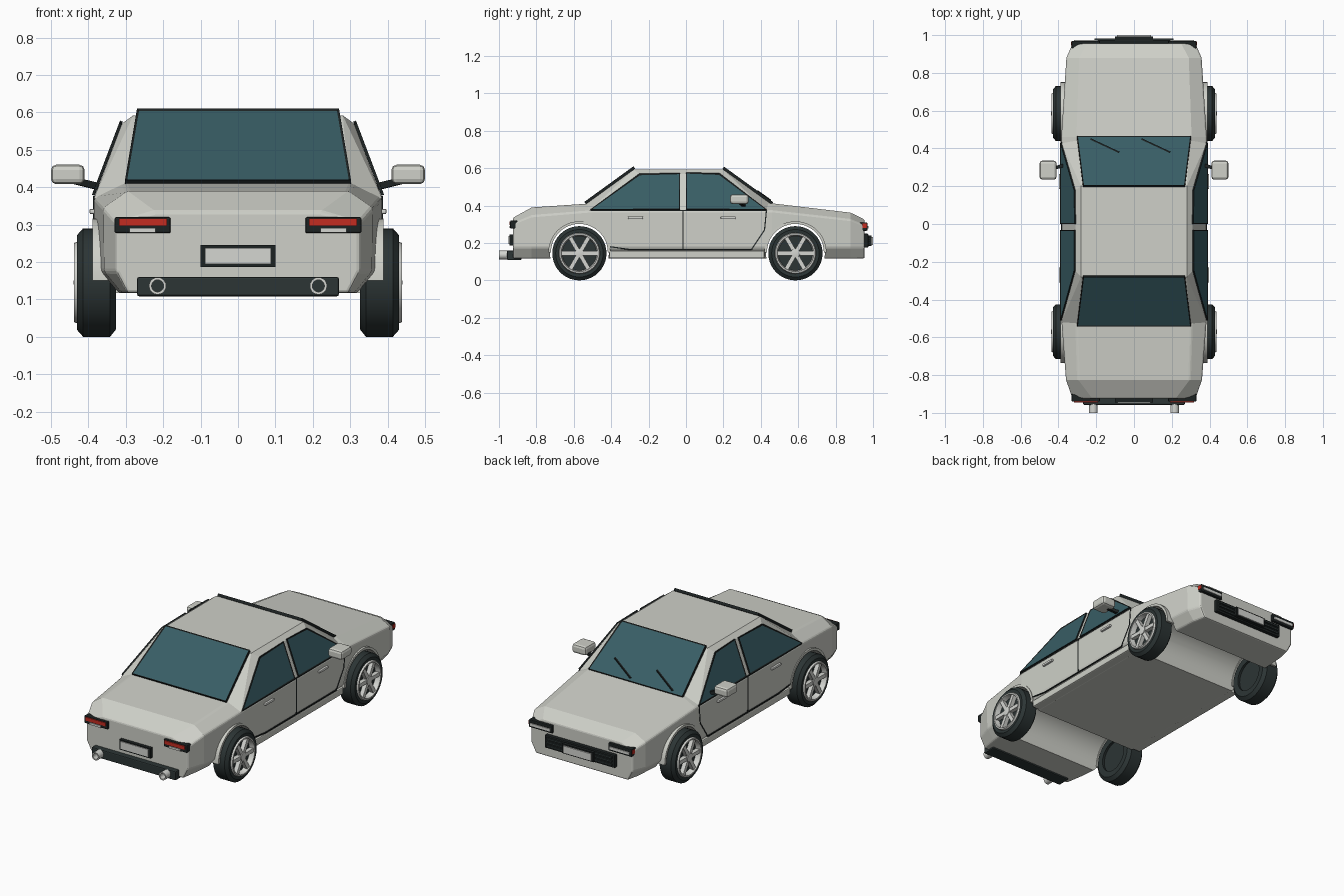
import bpy, bmesh
from math import cos, sin, pi
from mathutils import Vector, Matrix

if "Cube" in bpy.data.objects:
    bpy.data.objects.remove(bpy.data.objects["Cube"])


def material(name, r, g, b):
    m = bpy.data.materials.new(name)
    m.use_nodes = True
    m.diffuse_color = (r, g, b, 1)
    m.node_tree.nodes["Principled BSDF"].inputs["Base Color"].default_value = (r, g, b, 1)
    return m


PAINT = material("pale grey paint", .62, .63, .58)
GLASS = material("teal glass", .04, .11, .13)
TRIM = material("black trim", .012, .016, .016)
RUBBER = material("dark rubber", .025, .035, .035)
METAL = material("light metal", .66, .67, .64)
RED = material("red lamp", .55, .025, .015)


def finish(name, bm, *mats, smooth=False):
    bmesh.ops.recalc_face_normals(bm, faces=bm.faces)
    me = bpy.data.meshes.new(name)
    bm.to_mesh(me)
    bm.free()
    for m in mats:
        me.materials.append(m)
    ob = bpy.data.objects.new(name, me)
    bpy.context.collection.objects.link(ob)
    bpy.ops.object.select_all(action='DESELECT')
    ob.select_set(True)
    bpy.context.view_layer.objects.active = ob
    if smooth:
        bpy.ops.object.shade_smooth_by_angle(angle=.6)
    return ob


def box(name, x, y, z, mat, bevel=0, turn=None):
    """Box from three (low, high) ranges."""
    bm = bmesh.new()
    size = [abs(b - a) for a, b in (x, y, z)]
    mid = Vector([(a + b) / 2 for a, b in (x, y, z)])
    bmesh.ops.create_cube(bm, size=1, matrix=Matrix.Translation(mid) @ Matrix.Diagonal((*size, 1)))
    if bevel:
        bmesh.ops.bevel(bm, geom=bm.edges[:], offset=bevel, segments=2, affect='EDGES', profile=.5)
    if turn:
        bm.transform(turn)
    return finish(name, bm, mat)


def lathe(name, profile, axis, at, mat, steps=40, closed=True, arc=2 * pi):
    """Spin (offset, radius) points about an axis, 'X' or 'Y'."""
    bm = bmesh.new()
    full = arc > 6
    rings = []
    for i in range(steps if full else steps + 1):
        a = arc * i / steps
        rings.append([bm.verts.new((d, r * cos(a), r * sin(a))) for d, r in profile])
    n = len(profile)
    for i in range(steps):
        p, q = rings[i], rings[(i + 1) % len(rings)]
        for j in range(n if closed else n - 1):
            k = (j + 1) % n
            bm.faces.new((p[j], p[k], q[k], q[j]))
    if not full:
        bm.faces.new(rings[0])
        bm.faces.new(rings[-1])
    bmesh.ops.remove_doubles(bm, verts=bm.verts, dist=1e-5)
    bm.transform(Matrix.Translation(at) @ Matrix.Rotation(pi / 2 if axis == 'Y' else 0, 4, 'Z'))
    return finish(name, bm, mat, smooth=True)


def window(name, pts, outward, depth, border):
    """Raised dark frame with a pane inset in its outer face."""
    bm = bmesh.new()
    face = bm.faces.new([bm.verts.new(p) for p in pts])
    face.normal_update()
    n = face.normal.copy()
    if n.dot(Vector(outward)) < 0:
        n.negate()
    out = bmesh.ops.extrude_face_region(bm, geom=[face])["geom"]
    bmesh.ops.translate(bm, vec=n * depth, verts=[v for v in out if isinstance(v, bmesh.types.BMVert)])
    top = [f for f in out if isinstance(f, bmesh.types.BMFace)]
    bmesh.ops.recalc_face_normals(bm, faces=bm.faces)
    bmesh.ops.inset_region(bm, faces=top, thickness=border, depth=-.003)
    top[0].material_index = 1
    return finish(name, bm, TRIM, GLASS)


def strip(name, a, b, width, mat=TRIM):
    """Thin square bar between two points."""
    a, b = Vector(a), Vector(b)
    bm = bmesh.new()
    bmesh.ops.create_cube(bm, size=1, matrix=Matrix.Diagonal((width, width, (b - a).length, 1)))
    bm.transform(Matrix.Translation((a + b) / 2) @ (b - a).to_track_quat('Z', 'Y').to_matrix().to_4x4())
    return finish(name, bm, mat)


AXLES = {"rear": -.57, "front": .585}
HUB_Z = .145

# Lower body lofted from chamfered sections: y, bottom, waist, shoulder, shoulder z, deck, deck z
stations = [
    (-.925, .295, .325, .325, .305, .22, .335),
    (-.825, .31, .358, .36, .345, .295, .39),
    (-.5, .34, .385, .385, .372, .305, .412),
    (.46, .34, .385, .385, .372, .305, .412),
    (.88, .31, .355, .358, .325, .29, .362),
    (.955, .295, .325, .325, .295, .25, .325),
]
bm = bmesh.new()
loops = []
for y, wb, wm, ws, zs, wt, zt in stations:
    half = [(wb, .117), (wm, .175), (ws, zs), (wt, zt)]
    ring = half + [(-x, z) for x, z in reversed(half)]
    loops.append([bm.verts.new((x, y, z)) for x, z in ring])
for p, q in zip(loops, loops[1:]):
    for i in range(len(p)):
        j = (i + 1) % len(p)
        bm.faces.new((p[i], p[j], q[j], q[i]))
bm.faces.new(loops[0])
bm.faces.new(loops[-1])
body = finish("lower_body", bm, PAINT)
bev = body.modifiers.new("soft edges", 'BEVEL')
bev.width, bev.segments = .008, 2

# Wheel wells cut across the full width
for end, y in AXLES.items():
    cutter = lathe("well_cutter", [(-.6, 0), (-.6, .158), (.6, .158), (.6, 0)], 'X', (0, y, HUB_Z + .005),
                   PAINT, 48, closed=False)
    cutter.hide_render = True
    cut = body.modifiers.new("well", 'BOOLEAN')
    cut.operation, cut.object, cut.solver = 'DIFFERENCE', cutter, 'EXACT'
    bpy.context.view_layer.objects.active = body
    for m in [m.name for m in body.modifiers]:
        bpy.ops.object.modifier_apply(modifier=m)
    bpy.data.objects.remove(cutter)

# Cabin as a convex shell with planar sides and chamfered pillars
bm = bmesh.new()
for s in (1, -1):
    for p in [(.385, .43, .37), (.385, -.52, .37), (.30, .5, .375), (.30, -.58, .375),
              (.31, .18, .57), (.31, -.25, .57), (.28, .2, .592), (.28, -.28, .592)]:
        bm.verts.new((p[0] * s, p[1], p[2]))
bmesh.ops.convex_hull(bm, input=bm.verts)
bmesh.ops.dissolve_limit(bm, angle_limit=.01, verts=bm.verts, edges=bm.edges)
finish("cabin", bm, PAINT)

# Windscreen and rear window
for name, base, top, d in (("windscreen", .458, .195, 1), ("rear_window", -.535, -.272, -1)):
    edge = .5 if d > 0 else -.58
    height = lambda y: .375 + abs(edge - y) * .7233
    window(name, [(-.302, base, height(base)), (.302, base, height(base)),
                  (.27, top, height(top)), (-.27, top, height(top))], (0, d, 1), .015, .008)
for i, x in enumerate((-.23, .04)):
    strip(f"wiper_{i}", (x, .45, .428), (x + .15, .38, .478), .008)

for s, side in ((1, "left"), (-1, "right")):
    # Side windows on the sloped cabin wall
    wall = lambda y, z: (s * (.385 - (z - .372) * .38), y, z)
    window(f"{side}_rear_window", [wall(*p) for p in [(-.51, .377), (-.25, .568), (-.032, .572), (-.032, .377)]],
           (s, 0, 0), .008, .009)
    window(f"{side}_front_window", [wall(*p) for p in [(.43, .377), (.18, .57), (0, .575), (0, .377)]],
           (s, 0, 0), .008, .009)

    # Door seams and belt line
    seams = [[(-.51, .374), (.43, .374)], [(-.016, .165), (-.016, .374)],
             [(-.42, .182), (-.3, .165), (.35, .165), (.42, .27), (.43, .374)]]
    for line in seams:
        for a, b in zip(line, line[1:]):
            strip(f"{side}_door_seam", (s * .384, *a), (s * .384, *b), .006)
    box(f"{side}_sill", (s * .33, s * .384), (-.41, .42), (.118, .158), PAINT, .006)
    for y in (-.27, .225):
        box(f"{side}_door_handle", (s * .38, s * .397), (y - .04, y + .04), (.328, .342), METAL, .004)

    # Door mirror
    strip(f"{side}_mirror_stalk", (s * .375, .31, .402), (s * .44, .29, .418), .018)
    box(f"{side}_mirror", (s * .41, s * .5), (.235, .335), (.408, .46), PAINT, .014)

    # Wheels and arch lips
    for end, y in AXLES.items():
        at = (s * .378, y, HUB_Z)
        spin = lambda part, prof, mat, **kw: lathe(f"{side}_{end}_{part}", [(s * d, r) for d, r in prof], 'X', at, mat, **kw)
        spin("tyre", [(-.05, .09), (-.052, .125), (-.036, .145), (.036, .145), (.052, .127), (.05, .104), (.03, .1)], RUBBER)
        spin("rim", [(.02, .098), (.05, .11), (.06, .106), (.06, .098), (.02, .09)], METAL)
        spin("wheel_disc", [(-.035, 0), (-.035, .095), (.03, .095), (.03, 0)], RUBBER, closed=False)
        spin("hub", [(.025, 0), (.025, .026), (.058, .024), (.062, 0)], METAL, closed=False, steps=16)
        for k in range(6):
            turn = Matrix.Translation(at) @ Matrix.Rotation(k * pi / 3 + pi / 6, 4, 'X')
            box(f"{side}_{end}_spoke", (s * .03, s * .054), (-.011, .011), (.015, .1), METAL, 0, turn)
        lathe(f"{side}_{end}_arch_lip", [(s * .34, .152), (s * .389, .152), (s * .389, .166), (s * .34, .166)], 'X',
              (0, y, HUB_Z + .005), PAINT, 24, arc=pi)

    # Tail lamps, headlamps and exhaust
    ends = lambda a, b: (s * a, s * b)
    box(f"{side}_tail_lamp_housing", ends(.18, .33), (-.94, -.9), (.277, .32), TRIM, .005)
    box(f"{side}_tail_lamp", ends(.19, .318), (-.945, -.93), (.296, .316), RED)
    box(f"{side}_reversing_lamp", ends(.22, .29), (-.945, -.93), (.279, .291), METAL)
    box(f"{side}_headlamp_housing", ends(.18, .33), (.92, .97), (.265, .31), TRIM, .005)
    box(f"{side}_headlamp", ends(.19, .318), (.96, .975), (.277, .292), METAL)
    box(f"{side}_marker_lamp", ends(.322, .333), (.945, .967), (.28, .303), RED)
    lathe(f"{side}_exhaust", [(-.93, .016), (-1, .016), (-1, .023), (-.93, .023)], 'Y',
          (s * .215, 0, .136), METAL, 20)

# Rear bumper, number plates and grille
box("rear_bumper", (-.27, .27), (-.957, -.88), (.108, .16), RUBBER, .006)
box("rear_plate_frame", (-.1, .1), (-.945, -.92), (.187, .245), TRIM)
box("rear_plate", (-.088, .088), (-.95, -.94), (.195, .238), METAL)
box("grille", (-.225, .225), (.93, .975), (.175, .25), TRIM, .005)
for i in range(3):
    z = .192 + i * .021
    box(f"grille_slat_{i}", (-.21, .21), (.97, .983), (z - .005, z + .005), RUBBER)
box("front_plate_frame", (-.1, .1), (.97, .993), (.184, .24), TRIM)
box("front_plate", (-.09, .09), (.99, 1), (.19, .232), METAL)
